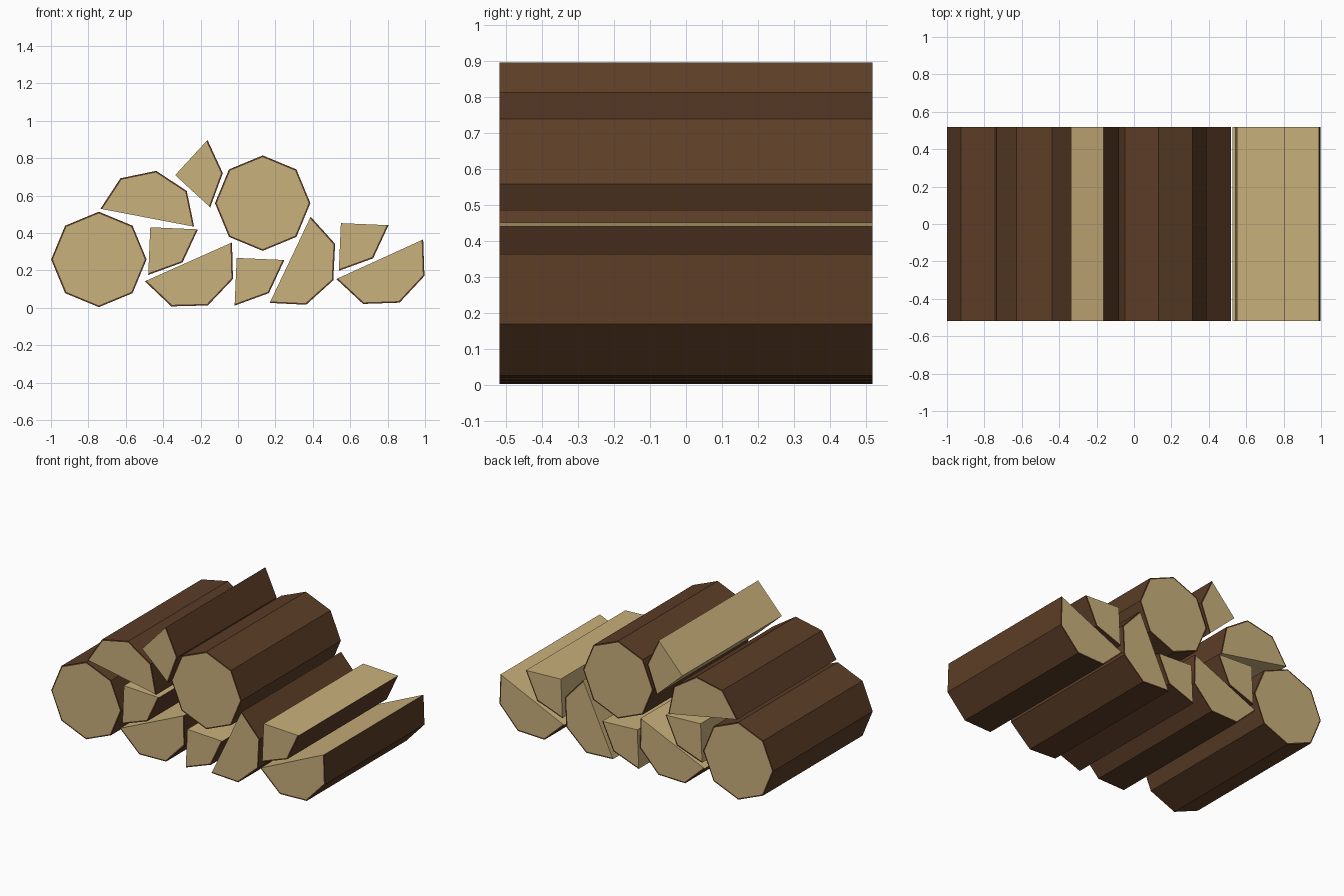
import bpy, bmesh
from math import cos, sin, radians

if "Cube" in bpy.data.objects:
    bpy.data.objects.remove(bpy.data.objects["Cube"])

HALF_LEN = 0.518   # half the log length
R = 0.255          # log radius
BARK = 0.009       # bark thickness on the sawn ends


def material(name, rgb):
    m = bpy.data.materials.new(name)
    m.diffuse_color = (*rgb, 1)
    m.use_nodes = True
    m.node_tree.nodes["Principled BSDF"].inputs["Base Color"].default_value = m.diffuse_color
    return m


bark_mat = material("bark", (0.107, 0.047, 0.020))
wood_mat = material("wood", (0.59, 0.44, 0.20))


def firewood(name, x, z, start, sides):
    """Log section: 8 sides = whole, 4 = half, 2 = quarter; start in degrees."""
    bm = bmesh.new()
    whole = sides == 8
    count = 8 if whole else sides + 1

    def arc(r, y):
        angles = [radians(start + 45 * i) for i in range(count)]
        return [bm.verts.new((x + r * cos(a), y, z + r * sin(a))) for a in angles]

    def face(verts, mat):
        bm.faces.new(verts).material_index = mat

    ends = []
    for y in (-HALF_LEN, HALF_LEN):
        outer, inner = arc(R, y), arc(R - BARK, y)
        apex = [bm.verts.new((x, y, z))] if sides == 2 else []
        # Sawn end with its thin bark rim
        face(inner + apex, 1)
        for i in range(sides):
            j = (i + 1) % count
            face((outer[i], outer[j], inner[j], inner[i]), 0)
        ends.append((outer, inner, apex))
    (fo, fi, fa), (bo, bi, ba) = ends

    # Bark around the outside
    for i in range(sides):
        j = (i + 1) % count
        face((fo[i], fo[j], bo[j], bo[i]), 0)

    # Split faces
    if sides == 4:
        face((fo[0], fi[0], fi[-1], fo[-1], bo[-1], bi[-1], bi[0], bo[0]), 1)
    elif sides == 2:
        for k in (0, -1):
            face((fo[k], fi[k], fa[0], ba[0], bi[k], bo[k]), 1)

    bmesh.ops.recalc_face_normals(bm, faces=bm.faces)
    mesh = bpy.data.meshes.new(name)
    bm.to_mesh(mesh)
    bm.free()
    mesh.materials.append(bark_mat)
    mesh.materials.append(wood_mat)
    bpy.context.collection.objects.link(bpy.data.objects.new(name, mesh))


# Whole logs
firewood("whole_log_left", -0.744, 0.259, 0, 8)
firewood("whole_log_top", 0.132, 0.56, 0, 8)

# Half logs
firewood("half_log_upper", -0.485, 0.482, -10.8, 4)
firewood("half_log_left", -0.265, 0.246, 204, 4)
firewood("half_log_middle", 0.279, 0.257, -115.4, 4)
firewood("half_log_right", 0.758, 0.260, 204.5, 4)

# Quarter logs
firewood("quarter_log_left", -0.469, 0.431, -92.5, 2)
firewood("quarter_log_middle", -0.007, 0.267, -92.5, 2)
firewood("quarter_log_right", 0.550, 0.453, -92.5, 2)
firewood("quarter_log_top", -0.336, 0.710, -42.7, 2)
